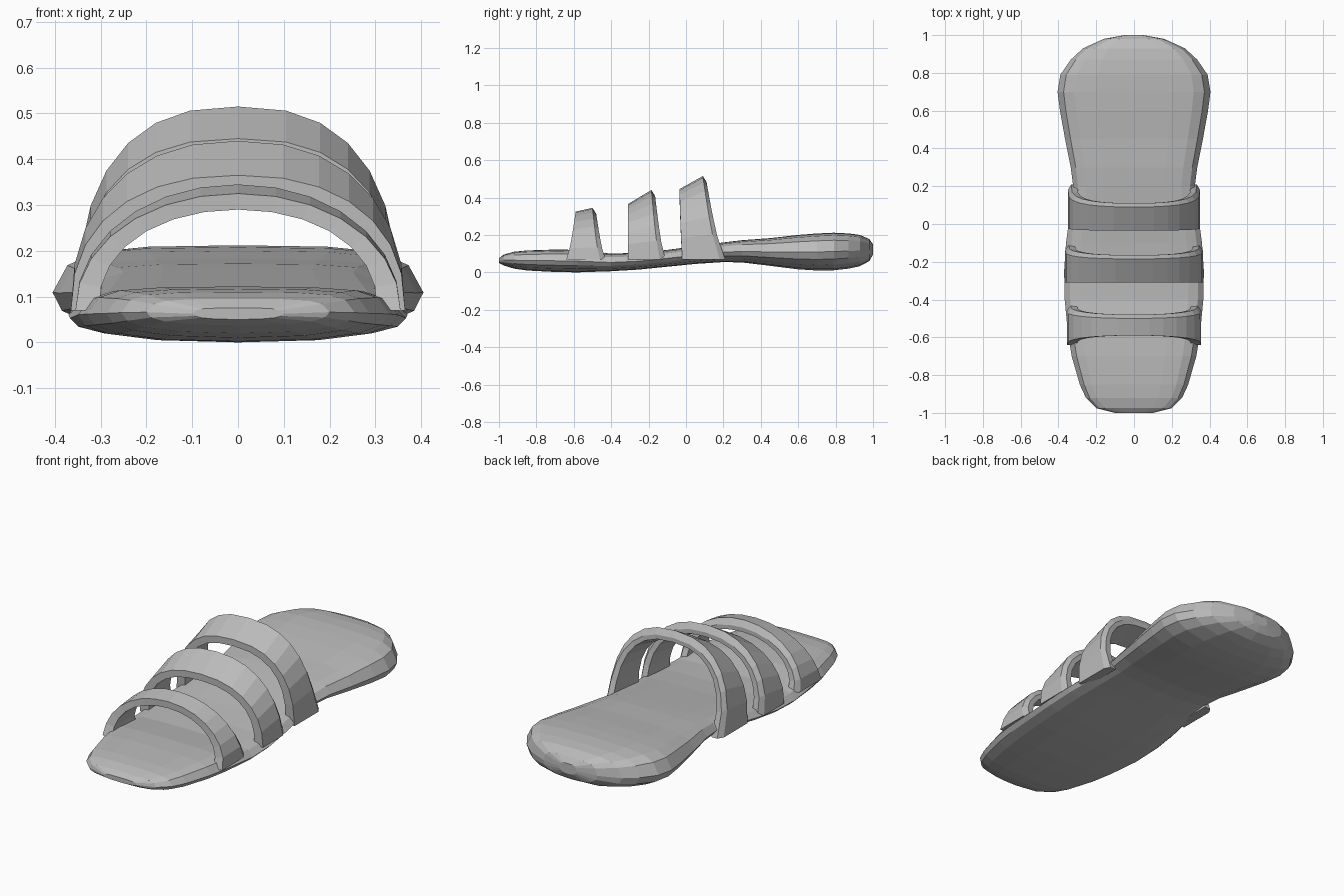
import bpy, bmesh, math

cube = bpy.data.objects.get("Cube")
if cube:
    bpy.data.objects.remove(cube)

grey = bpy.data.materials.new("plain_grey")
grey.use_nodes = True
colour = (0.5, 0.5, 0.5, 1)
grey.diffuse_color = colour
grey.node_tree.nodes["Principled BSDF"].inputs["Base Color"].default_value = colour


def loft(name, rings):
    """Skin a list of closed rings and cap both ends."""
    bm = bmesh.new()
    loops = [[bm.verts.new(p) for p in ring] for ring in rings]
    count = len(loops[0])
    for a, b in zip(loops, loops[1:]):
        for i in range(count):
            j = (i + 1) % count
            bm.faces.new((a[i], a[j], b[j], b[i]))
    bm.faces.new(loops[0])
    bm.faces.new(loops[-1])
    bmesh.ops.recalc_face_normals(bm, faces=bm.faces)
    mesh = bpy.data.meshes.new(name)
    bm.to_mesh(mesh)
    bm.free()
    mesh.materials.append(grey)
    obj = bpy.data.objects.new(name, mesh)
    bpy.context.collection.objects.link(obj)
    return obj


# Sole stations from toe to heel: y, half width, bottom, top
stations = [
    (-1, .1, .05, .075), (-.975, .2, .037, .095), (-.92, .255, .02, .11),
    (-.85, .287, .01, .117), (-.7, .33, .002, .122), (-.58, .35, 0, .12),
    (-.4, .367, .006, .1), (-.25, .37, .015, .105), (-.1, .36, .03, .12),
    (.05, .34, .045, .14), (.2, .322, .055, .16), (.3, .335, .053, .172),
    (.45, .365, .035, .183), (.6, .392, .016, .2), (.7, .405, .01, .208),
    (.79, .39, .011, .212), (.87, .335, .02, .208), (.93, .27, .033, .2),
    (.98, .16, .06, .178), (1, .05, .095, .15),
]
# Half of the cross-section: share of width, share of height
section = [(0, 1), (.5, .985), (.78, .93), (.92, .8), (1, .5),
           (.95, .3), (.8, .15), (.5, .04), (0, 0)]
outline = section + [(-u, v) for u, v in section[-2:0:-1]]
loft("sole", [[(u * w, y, lo + v * (hi - lo)) for u, v in outline]
              for y, w, lo, hi in stations])


def strap(name, front_top, back_top, front_base, back_base, width, power, steps=14):
    """Arched band, tilted forward and flaring where it meets the sole."""
    def point(t, edge, base_y, inset, base_z):
        c, s = math.cos(t), math.sin(t)
        sx = math.copysign(abs(c) ** (2 / power), c)
        sz = abs(s) ** (2 / power)
        y = base_y + (edge[0] - base_y) * sz ** .7
        return ((width - inset * (1 + .5 * (1 - sz))) * sx, y,
                base_z + (edge[1] - inset - base_z) * sz)

    crest = (back_top[0] - .02, back_top[1])
    back = (back_top[0], back_top[1] - .02)
    crest_base = back_base - .03
    rings = []
    for i in range(steps + 1):
        t = math.pi * i / steps
        rings.append([
            point(t, front_top, front_base, 0, .07),
            point(t, crest, crest_base, 0, .07),
            point(t, back, back_base, .012, .07),
            point(t, back, back_base, .035, .07),
            point(t, front_top, front_base, .035, .07),
        ])
    return loft(name, rings)


strap("toe_strap", (-.59, .325), (-.48, .345), -.64, -.43, .355, 2.05)
strap("middle_strap", (-.31, .365), (-.165, .44), -.31, -.11, .365, 2.3)
strap("instep_strap", (-.035, .445), (.11, .515), -.02, .21, .35, 2.5)
